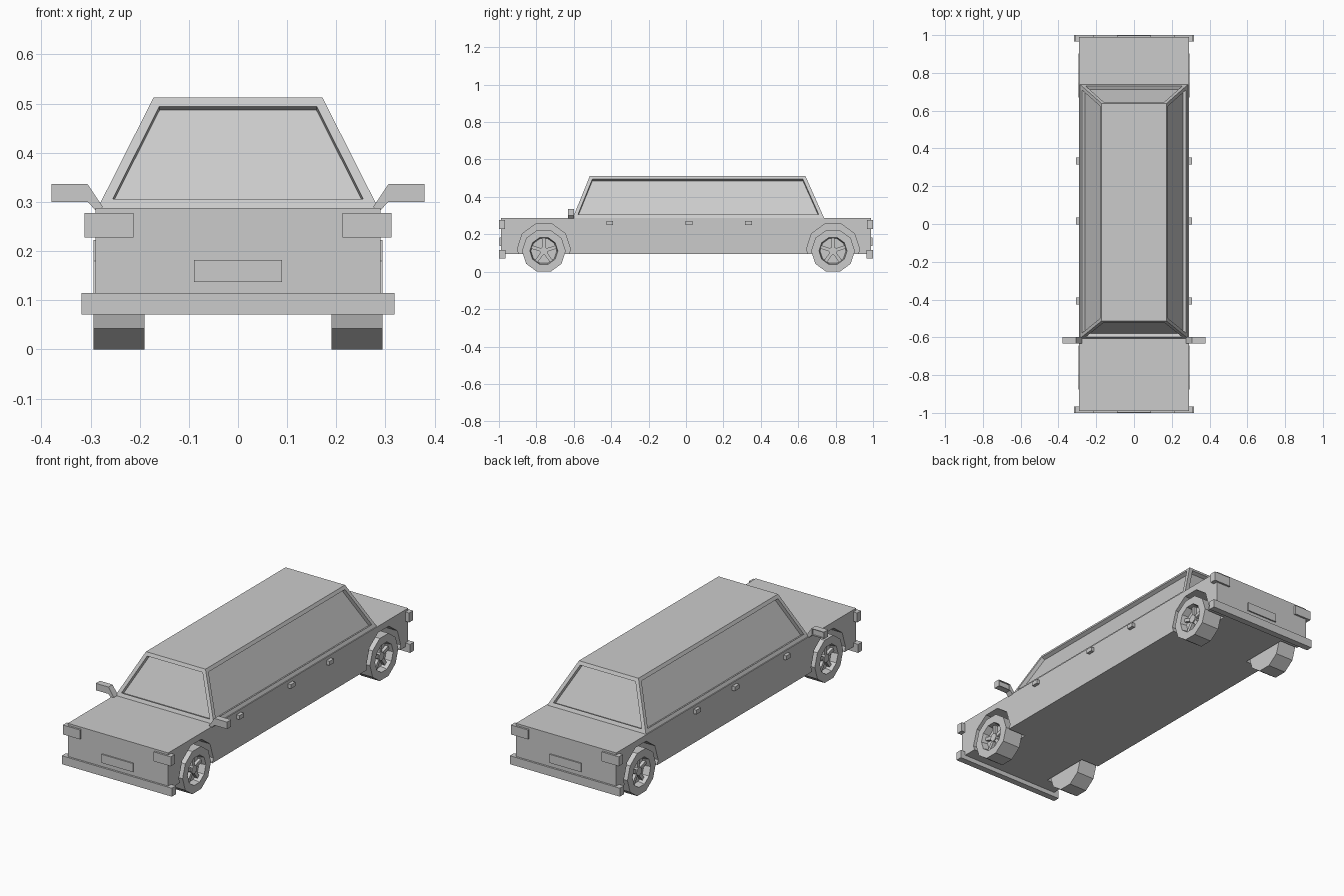
import bpy, bmesh, math
from mathutils import Matrix, Vector

default = bpy.data.objects.get("Cube")
if default:
    bpy.data.objects.remove(default, do_unlink=True)

GREY = (0.6, 0.6, 0.6, 1)
paint = bpy.data.materials.new("plain grey")
paint.diffuse_color = GREY
paint.use_nodes = True
paint.node_tree.nodes["Principled BSDF"].inputs["Base Color"].default_value = GREY


def finish(name, bm):
    bmesh.ops.recalc_face_normals(bm, faces=bm.faces[:])
    mesh = bpy.data.meshes.new(name)
    bm.to_mesh(mesh)
    bm.free()
    mesh.materials.append(paint)
    obj = bpy.data.objects.new(name, mesh)
    bpy.context.collection.objects.link(obj)
    return obj


def add_box(bm, x, y, z):
    """Box between the (low, high) pairs on each axis."""
    size = Vector([b - a for a, b in (x, y, z)])
    mid = Vector([(a + b) / 2 for a, b in (x, y, z)])
    matrix = Matrix.Translation(mid) @ Matrix.Diagonal(size).to_4x4()
    return bmesh.ops.create_cube(bm, size=1, matrix=matrix)["verts"]


def box(name, x, y, z):
    bm = bmesh.new()
    add_box(bm, x, y, z)
    return finish(name, bm)


def span(a, b, side):
    return tuple(sorted((a * side, b * side)))


def add_prism(bm, points, depth):
    """Extrude a closed outline of 3D points along a vector."""
    face = bm.faces.new([bm.verts.new(p) for p in points])
    new = bmesh.ops.extrude_face_region(bm, geom=[face], use_keep_orig=True)["geom"]
    bmesh.ops.translate(bm, vec=depth, verts=[v for v in new if isinstance(v, bmesh.types.BMVert)])


def ring(x, y, z, radius, sides=10):
    return [(x, y + radius * math.cos(i * math.tau / sides),
             z + radius * math.sin(i * math.tau / sides)) for i in range(sides)]


SIDES = ((1, "left"), (-1, "right"))
AXLES = ((-0.76, "front"), (0.786, "rear"))

# Lower body with wheel wells cut out
body = box("body", (-0.29, 0.29), (-0.99, 0.99), (0.095, 0.288))
for side, s_name in SIDES:
    for y, a_name in AXLES:
        bm = bmesh.new()
        add_prism(bm, ring(side * 0.185, y, 0.12, 0.142), (side * 0.2, 0, 0))
        cutter = finish("well_cutter", bm)
        cutter.hide_render = True
        mod = body.modifiers.new("well", "BOOLEAN")
        mod.operation = "DIFFERENCE"
        mod.solver = "EXACT"
        mod.object = cutter
        bpy.context.view_layer.objects.active = body
        bpy.ops.object.modifier_apply(modifier=mod.name)
        bpy.data.objects.remove(cutter, do_unlink=True)

# Tapered cabin with recessed windows on all four sides
bm = bmesh.new()
for v in add_box(bm, (-0.285, 0.285), (-0.605, 0.738), (0.288, 0.512)):
    if v.co.z > 0.4:
        v.co.x = math.copysign(0.172, v.co.x)
        v.co.y = -0.514 if v.co.y < 0 else 0.638
bm.normal_update()
panes = [f for f in bm.faces if abs(f.normal.z) < 0.8]
bmesh.ops.inset_individual(bm, faces=panes, thickness=0.019, use_even_offset=True)
bmesh.ops.inset_individual(bm, faces=panes, thickness=0.0005, depth=-0.02)
finish("cabin", bm)

# Bumpers, lamps and plates at both ends
for end, name in ((-1, "front"), (1, "rear")):
    box(name + "_bumper", (-0.318, 0.318), span(0.966, 1, end), (0.071, 0.115))
    box(name + "_plate", (-0.09, 0.09), span(0.985, 0.997, end), (0.137, 0.182))
    for side, s_name in SIDES:
        box(f"{name}_{s_name}_lamp", span(0.213, 0.312, side),
            span(0.967, 1, end), (0.228, 0.277))

for side, s_name in SIDES:
    # Door handles
    for i, y in enumerate((-0.407, 0.016, 0.334)):
        box(f"{s_name}_door_handle_{i + 1}", span(0.28, 0.307, side),
            (y - 0.018, y + 0.018), (0.25, 0.272))

    # Wing mirror: head with recessed glass, on a slanted arm
    bm = bmesh.new()
    add_box(bm, span(0.306, 0.379, side), (-0.632, -0.598), (0.3, 0.336))
    bm.normal_update()
    glass = [f for f in bm.faces if f.normal.y > 0.9]
    bmesh.ops.inset_individual(bm, faces=glass, thickness=0.005)
    bmesh.ops.inset_individual(bm, faces=glass, thickness=0.0005, depth=-0.006)
    arm = [(0.306, 0.336), (0.275, 0.29), (0.285, 0.278), (0.306, 0.3)]
    add_prism(bm, [(side * x, -0.632, z) for x, z in arm], (0, 0.034, 0))
    finish(s_name + "_mirror", bm)

    # Ten-sided wheels with a recessed rim, hub and spokes
    for y, a_name in AXLES:
        bm = bmesh.new()
        z = 0.111
        add_prism(bm, ring(side * 0.19, y, z, 0.117), (side * 0.104, 0, 0))
        bmesh.ops.recalc_face_normals(bm, faces=bm.faces[:])
        rim = [f for f in bm.faces if f.normal.x * side > 0.9]
        bmesh.ops.inset_individual(bm, faces=rim, thickness=0.04, use_even_offset=True)
        bmesh.ops.inset_individual(bm, faces=rim, thickness=0.006, depth=-0.035)
        add_prism(bm, ring(side * 0.25, y, z, 0.022), (side * 0.03, 0, 0))
        for i in range(5):
            turn = Matrix.Rotation(i * math.tau / 5 + math.pi / 2, 4, "X")
            spoke = add_box(bm, span(0.25, 0.275, side), (0.012, 0.07), (-0.009, 0.009))
            bmesh.ops.transform(bm, matrix=Matrix.Translation((0, y, z)) @ turn, verts=spoke)
        finish(f"{a_name}_{s_name}_wheel", bm)
